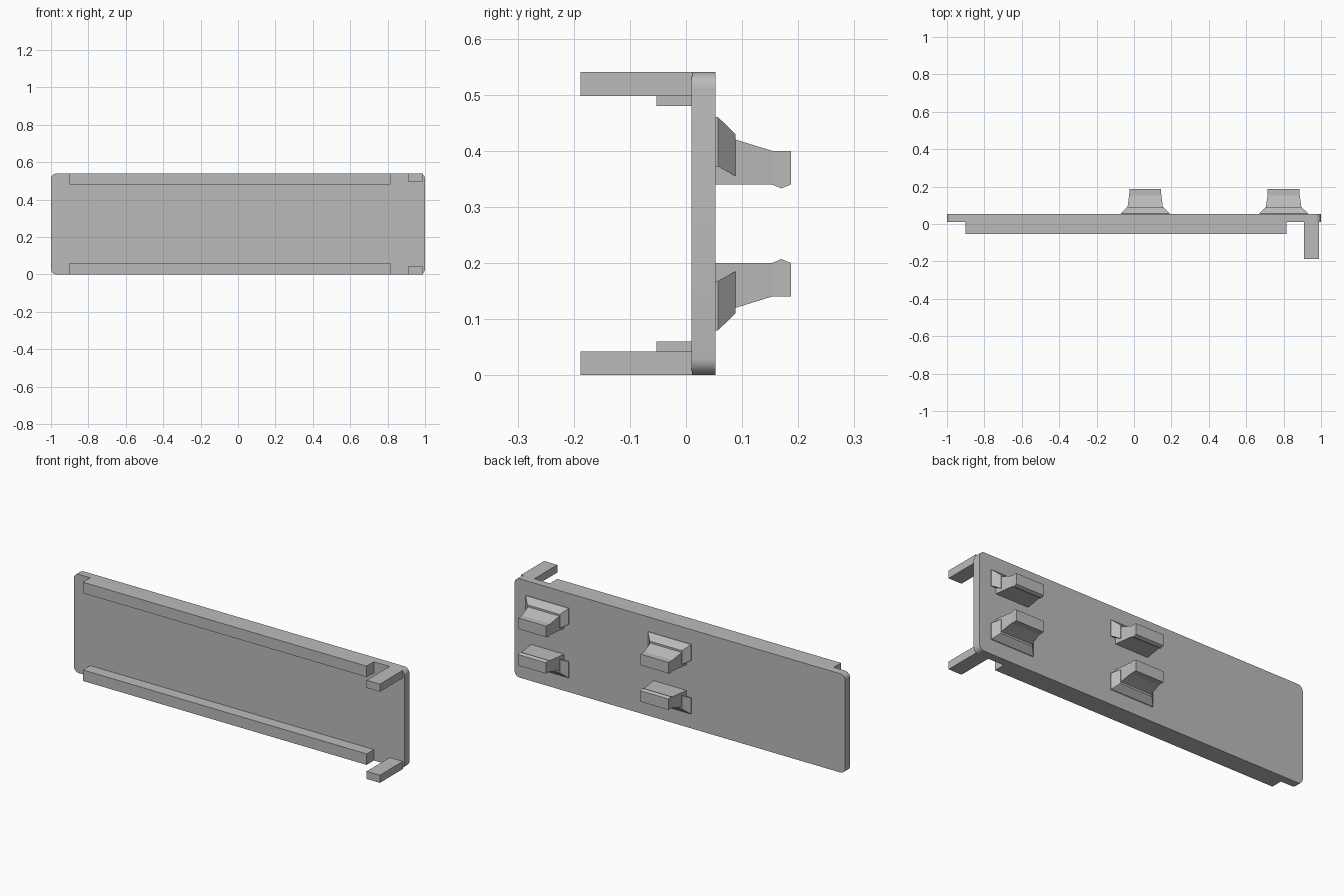
import bpy, bmesh

cube = bpy.data.objects.get("Cube")
if cube:
    bpy.data.objects.remove(cube, do_unlink=True)

HEIGHT = 0.54

grey = bpy.data.materials.new("plain_grey")
grey.use_nodes = True
colour = (0.5, 0.5, 0.5, 1)
grey.diffuse_color = colour
grey.node_tree.nodes["Principled BSDF"].inputs["Base Color"].default_value = colour


def finish(name, bm):
    bmesh.ops.recalc_face_normals(bm, faces=bm.faces)
    mesh = bpy.data.meshes.new(name)
    bm.to_mesh(mesh)
    bm.free()
    mesh.materials.append(grey)
    obj = bpy.data.objects.new(name, mesh)
    bpy.context.collection.objects.link(obj)
    return obj


def loft(name, cx, sections, flip):
    """Rectangular sections (y, half width, low z, high z) joined along y."""
    bm = bmesh.new()
    rings = []
    for y, half, low, high in sections:
        if flip:
            low, high = HEIGHT - high, HEIGHT - low
        corners = [(-half, low), (half, low), (half, high), (-half, high)]
        rings.append([bm.verts.new((cx + x, y, z)) for x, z in corners])
    for a, b in zip(rings, rings[1:]):
        for i in range(4):
            j = (i + 1) % 4
            bm.faces.new((a[i], a[j], b[j], b[i]))
    bm.faces.new(rings[0])
    bm.faces.new(rings[-1])
    return finish(name, bm)


# Main plate with rounded corners
plate = loft("plate", 0, [(0.01, 1, 0, HEIGHT), (0.053, 1, 0, HEIGHT)], False)
bm = bmesh.new()
bm.from_mesh(plate.data)
corners = [e for e in bm.edges
           if abs(e.verts[0].co.y - e.verts[1].co.y) > 0.01]
bmesh.ops.bevel(bm, geom=corners, offset=0.03, segments=6, profile=0.5,
                affect='EDGES')
bm.to_mesh(plate.data)
bm.free()
bpy.context.view_layer.objects.active = plate
plate.select_set(True)
bpy.ops.object.shade_smooth_by_angle()

# Clip body with a small catch ridge, and its flared foot
body = [(0.05, 0.1, 0.34, 0.425), (0.088, 0.095, 0.34, 0.42),
        (0.153, 0.086, 0.34, 0.40), (0.17, 0.085, 0.333, 0.40),
        (0.187, 0.085, 0.34, 0.40)]
foot = [(0.05, 0.13, 0.372, 0.46), (0.057, 0.13, 0.372, 0.46),
        (0.088, 0.098, 0.355, 0.43)]

# Rails, arms and clips, mirrored between the upper and lower edge
for side, flip in (("upper", False), ("lower", True)):
    loft(side + "_rail", -0.043,
         [(-0.053, 0.858, 0.48, HEIGHT), (0.012, 0.858, 0.48, HEIGHT)], flip)
    loft(side + "_arm", 0.95,
         [(-0.188, 0.04, 0.498, HEIGHT), (0.012, 0.04, 0.498, HEIGHT)], flip)
    for place, cx in (("middle", 0.06), ("end", 0.8)):
        loft(f"{side}_{place}_clip", cx, body, flip)
        loft(f"{side}_{place}_clip_foot", cx, foot, flip)
